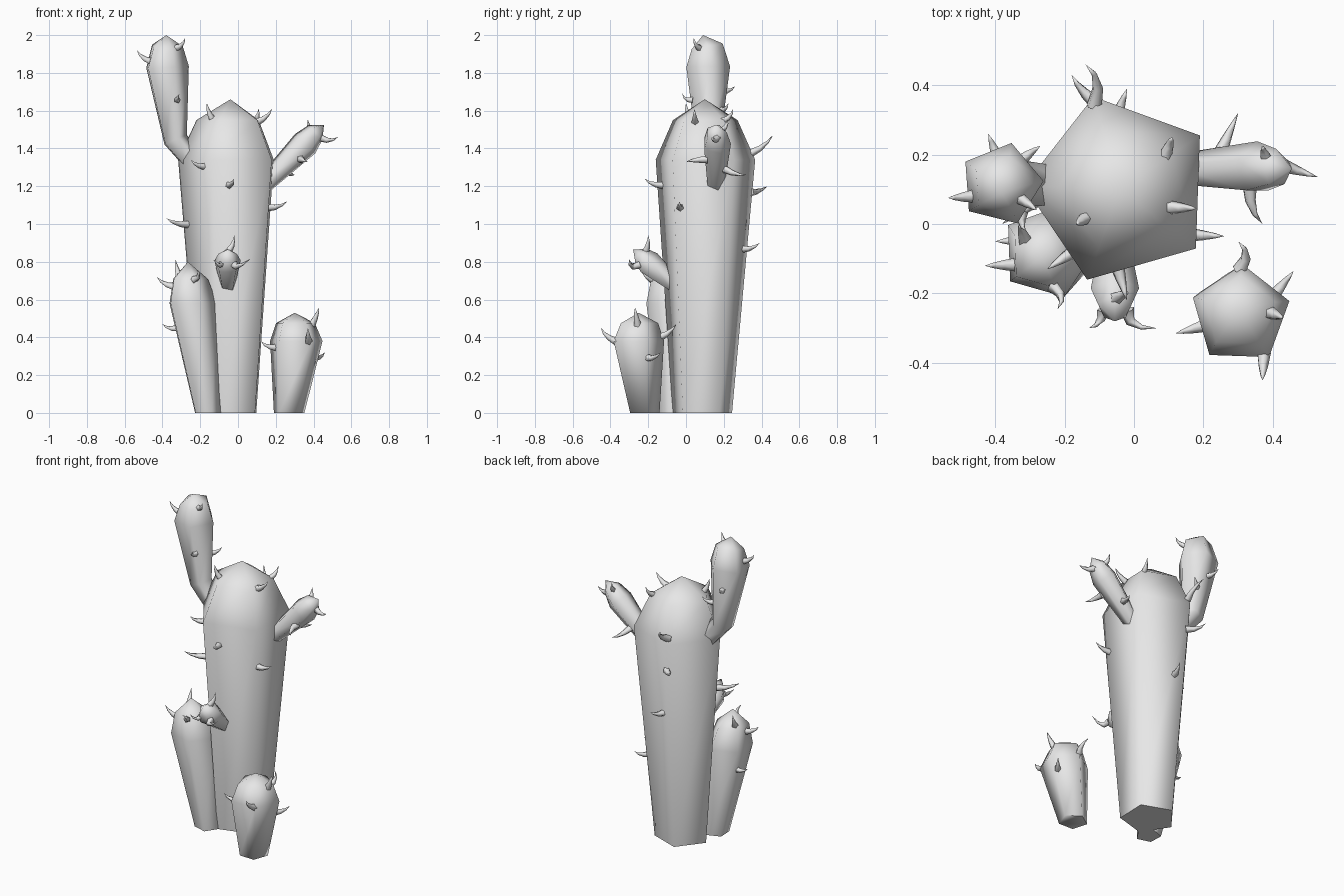
import bpy, bmesh
from math import pi, cos, sin, radians
from mathutils import Vector
from mathutils.bvhtree import BVHTree

cube = bpy.data.objects.get("Cube")
if cube:
    bpy.data.objects.remove(cube, do_unlink=True)

UP = Vector((0, 0, 1))
SIDES = 5

grey = bpy.data.materials.new("plain_grey")
grey.use_nodes = True
grey.diffuse_color = (0.8, 0.8, 0.8, 1)
grey.node_tree.nodes["Principled BSDF"].inputs["Base Color"].default_value = (0.8, 0.8, 0.8, 1)


def finish(name, bm):
    """Turn a bmesh into a smooth object with crisp base edges."""
    mesh = bpy.data.meshes.new(name)
    bm.to_mesh(mesh)
    mesh.materials.append(grey)
    obj = bpy.data.objects.new(name, mesh)
    bpy.context.collection.objects.link(obj)
    bpy.ops.object.select_all(action="DESELECT")
    obj.select_set(True)
    bpy.context.view_layer.objects.active = obj
    bpy.ops.object.shade_smooth_by_angle(angle=radians(76))
    return obj


def taper(bm, centres, radii, apex, start=0, upright=False):
    """Five-sided tube through the centres, closed by a base and a point."""
    path = centres + [apex]
    rings = []
    for i, (c, r) in enumerate(zip(centres, radii)):
        ahead = (path[i + 1] - c).normalized()
        behind = (c - path[i - 1]).normalized() if i else ahead
        turn = UP.rotation_difference(UP if upright else ahead + behind)
        angles = [start + 2 * pi * k / SIDES for k in range(SIDES)]
        rings.append([bm.verts.new(c + turn @ Vector((r * cos(a), r * sin(a), 0)))
                      for a in angles])
    tip = bm.verts.new(apex)
    bm.faces.new(rings[0][::-1])
    for k in range(SIDES):
        n = (k + 1) % SIDES
        for low, high in zip(rings, rings[1:]):
            bm.faces.new((low[k], low[n], high[n], high[k]))
        bm.faces.new((rings[-1][k], rings[-1][n], tip))


def cactus(name, rings, apex, start, upright, tips):
    """A fleshy stalk and the curved thorns that grow out of it."""
    bm = bmesh.new()
    taper(bm, [Vector(r[:3]) for r in rings], [r[3] for r in rings],
          Vector(apex), radians(start), upright)
    bm.normal_update()
    skin = BVHTree.FromBMesh(bm)
    finish(name, bm)
    bm.free()

    thorns = bmesh.new()
    for tip in map(Vector, tips):
        root, normal, _, _ = skin.find_nearest(tip - UP * 0.04)
        reach = (tip - root).length
        bend = root + normal * reach * 0.55
        root = root - normal * 0.012
        curve = [root.lerp(bend, t).lerp(bend.lerp(tip, t), t) for t in (0, 0.35, 0.7)]
        width = min(0.023, 0.012 + reach * 0.1)
        taper(thorns, curve, [width, width * 0.7, width * 0.35], tip)
    finish(name + "_thorns", thorns)
    thorns.free()


# Main trunk
cactus("trunk",
       [(-0.04, 0.085, 0, 0.165), (-0.04, 0.1, 1.34, 0.277), (-0.04, 0.1, 1.55, 0.18)],
       (-0.04, 0.1, 1.66), 34, True,
       [(-0.14, 0.46, 1.47), (-0.18, 0.43, 1.2), (-0.02, 0.39, 0.9),
        (0.11, 0.25, 1.61), (0.18, 0.045, 1.61), (-0.165, 0, 1.64),
        (0.26, -0.035, 1.12), (-0.02, -0.22, 1.24), (-0.25, -0.13, 1.34),
        (-0.38, 0, 1.03)])

# Tall arm on the right side, bending upward
cactus("tall_arm",
       [(-0.24, 0.11, 1.33, 0.06), (-0.335, 0.115, 1.445, 0.07),
        (-0.382, 0.115, 1.83, 0.122), (-0.38, 0.11, 1.94, 0.088)],
       (-0.38, 0.09, 2), 4, False,
       [(-0.535, 0.075, 1.92), (-0.28, 0.04, 1.985), (-0.31, -0.02, 1.69),
        (-0.42, 0.26, 1.73), (-0.27, 0.225, 1.64)])

# Short arm on the left side
cactus("short_arm",
       [(0.13, 0.155, 1.2, 0.048), (0.355, 0.16, 1.425, 0.078), (0.41, 0.16, 1.485, 0.056)],
       (0.455, 0.16, 1.525), 18, False,
       [(0.53, 0.135, 1.46), (0.37, 0, 1.33), (0.3, 0.32, 1.26), (0.37, 0.22, 1.555)])

# Small bud on the front
cactus("front_bud",
       [(-0.055, -0.05, 0.665, 0.042), (-0.055, -0.2, 0.79, 0.073), (-0.055, -0.24, 0.83, 0.052)],
       (-0.055, -0.28, 0.865), 18, False,
       [(-0.13, -0.3, 0.81), (0.065, -0.3, 0.815), (-0.02, -0.2, 0.94)])

# Column beside the trunk
cactus("side_column",
       [(-0.165, -0.07, 0, 0.075), (-0.248, -0.08, 0.58, 0.138), (-0.26, -0.09, 0.71, 0.1)],
       (-0.265, -0.095, 0.8), 2, True,
       [(-0.43, -0.12, 0.72), (-0.22, -0.245, 0.76), (-0.33, 0, 0.81), (-0.4, -0.05, 0.47)])

# Low separate column in front
cactus("low_column",
       [(0.27, -0.225, 0, 0.085), (0.307, -0.262, 0.38, 0.146), (0.303, -0.255, 0.475, 0.108)],
       (0.3, -0.25, 0.53), 88, True,
       [(0.37, -0.45, 0.45), (0.43, -0.27, 0.56), (0.3, -0.05, 0.47),
        (0.46, -0.135, 0.32), (0.12, -0.315, 0.38)])
